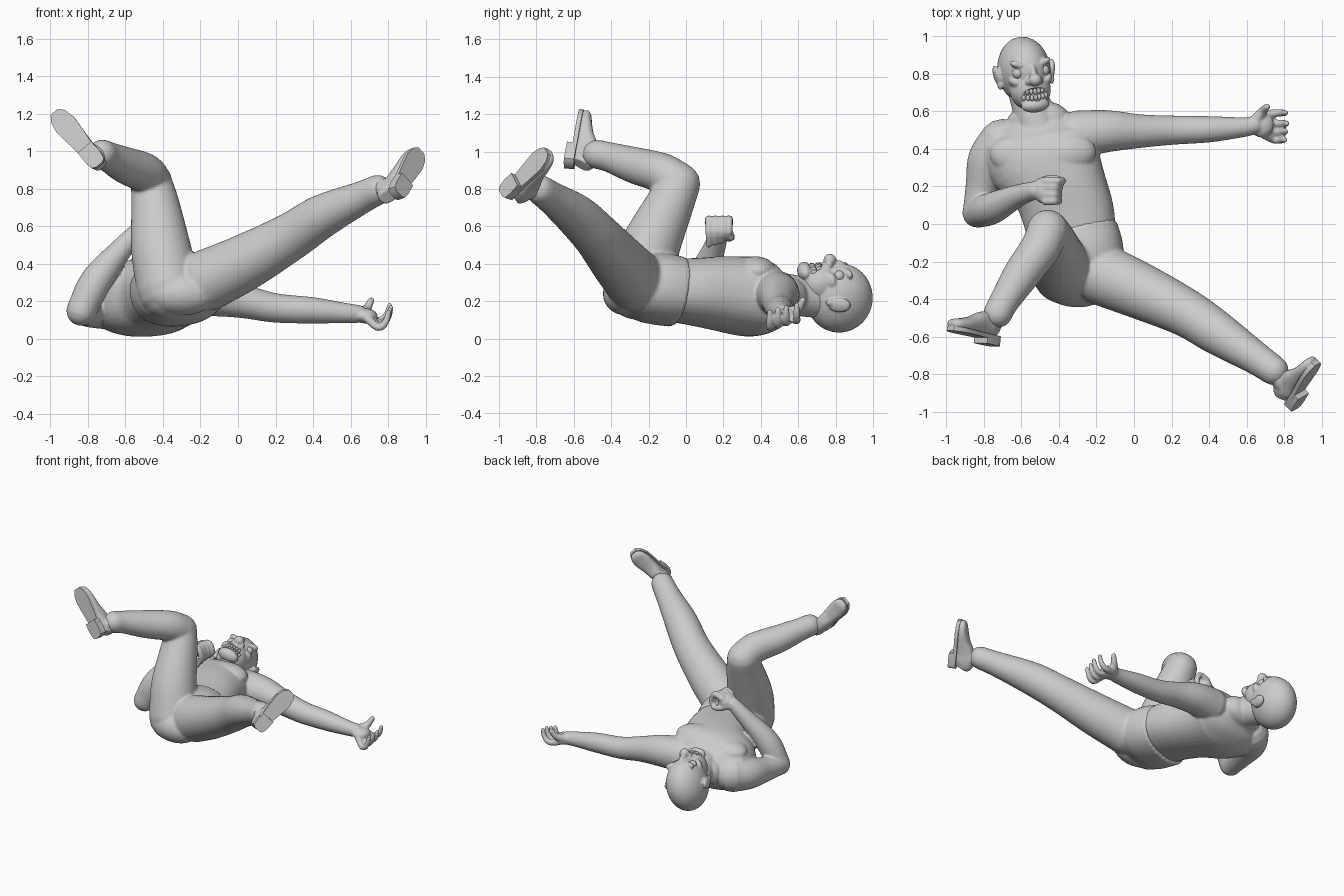
import bpy, bmesh, math
from mathutils import Vector, Matrix

if "Cube" in bpy.data.objects:
    bpy.data.objects.remove(bpy.data.objects["Cube"])


def make(name, bm, voxel=0, smooth=0):
    bmesh.ops.recalc_face_normals(bm, faces=bm.faces[:])
    me = bpy.data.meshes.new(name)
    bm.to_mesh(me)
    bm.free()
    ob = bpy.data.objects.new(name, me)
    bpy.context.collection.objects.link(ob)
    for p in me.polygons:
        p.use_smooth = True
    if voxel:
        m = ob.modifiers.new("merge", 'REMESH')
        m.mode, m.voxel_size, m.use_smooth_shade = 'VOXEL', voxel, True
    if smooth:
        m = ob.modifiers.new("soften", 'SMOOTH')
        m.factor, m.iterations = 0.5, smooth
    return ob


def tube(bm, pts, w, power=2.0, n=28, steps=5, dome=True):
    """Smooth closed tube through (x, y, z, r) or (x, y, z, rx, ry); rx runs along w."""
    P = [Vector(p if len(p) == 5 else (*p, p[3])) for p in pts]
    ext = [2 * P[0] - P[1]] + P + [2 * P[-1] - P[-2]]
    path = []
    for i in range(len(P) - 1):
        a, b, c, d = ext[i:i + 4]
        for k in range(steps):
            t = k / steps
            path.append(0.5 * (2 * b + (c - a) * t + (2 * a - 5 * b + 4 * c - d) * t * t
                               + (3 * b - a - 3 * c + d) * t ** 3))
    path.append(P[-1])
    cs = [Vector(p[:3]) for p in path]
    tan = [(cs[min(i + 1, len(cs) - 1)] - cs[max(i - 1, 0)]).normalized() for i in range(len(cs))]
    rows = [(c, t, p[3], p[4]) for c, t, p in zip(cs, tan, path)]
    if dome:
        def cap(row, sgn):
            c, t, rx, ry = row
            r = min(rx, ry)
            return [(c + t * sgn * r * math.sin(q), t, rx * math.cos(q), ry * math.cos(q))
                    for q in (0.4, 0.8, 1.1, 1.4)]
        rows = cap(rows[0], -1)[::-1] + rows + cap(rows[-1], 1)
    w = Vector(w)
    rings = []
    for c, t, rx, ry in rows:
        a = (w - t * w.dot(t)).normalized()
        b = t.cross(a)
        ring = []
        for k in range(n):
            q = 2 * math.pi * k / n
            x, y = math.cos(q), math.sin(q)
            x = math.copysign(abs(x) ** (2 / power), x)
            y = math.copysign(abs(y) ** (2 / power), y)
            ring.append(bm.verts.new(c + a * rx * x + b * ry * y))
        rings.append(ring)
    for r0, r1 in zip(rings, rings[1:]):
        for k in range(n):
            bm.faces.new((r0[k], r0[(k + 1) % n], r1[(k + 1) % n], r1[k]))
    bm.faces.new(rings[0][::-1])
    bm.faces.new(rings[-1])


def ball(bm, c, r, rot=0, M=Matrix(), seg=24):
    r = r if isinstance(r, tuple) else (r, r, r)
    bmesh.ops.create_uvsphere(bm, u_segments=seg, v_segments=seg // 2, radius=1,
                              matrix=M @ Matrix.Translation(c) @ Matrix.Rotation(rot, 4, 'Z')
                              @ Matrix.Diagonal((*r, 1)))


def frame(origin, x, y, z):
    M = Matrix((x, y, z)).transposed().to_4x4()
    M.translation = Vector(origin)
    return M


X, Y, Z = (1, 0, 0), (0, 1, 0), (0, 0, 1)

# bare upper body: torso, neck, arms and hands fused together
bm = bmesh.new()
tube(bm, [(-.33, -.09, .26, .235, .165), (-.35, .05, .25, .245, .18), (-.40, .2, .24, .255, .2),
          (-.48, .36, .222, .31, .21), (-.50, .47, .215, .30, .175), (-.51, .55, .22, .17, .105)],
     (.985, 0, .1), power=2.3, n=40)
for c, r, a in (((-.37, .37, .36), (.17, .11, .08), .15), ((-.61, .36, .325), (.16, .11, .07), -.15)):
    ball(bm, c, r, a)
tube(bm, [(-.50, .46, .235, .125), (-.53, .58, .23, .11), (-.57, .70, .21, .10)], X)
# left arm, stretched out sideways
tube(bm, [(-.30, .48, .24, .125), (-.14, .495, .232, .112), (.03, .495, .20, .09), (.2, .5, .165, .078),
          (.4, .505, .152, .07), (.57, .515, .138, .054), (.64, .525, .133, .048)], Z)
ball(bm, (.68, .53, .122), (.065, .07, .04))
for k in range(4):
    y, s = .58 - .034 * k, 1 - .05 * abs(k - 1)
    e = y + (.012 if k == 0 else -.010 * k)
    h = .012 * (1.5 - k)
    tube(bm, [(.69, y, .108, .023), (.69 + .065 * s, e, .078 + h, .021),
              (.69 + .108 * s, e, .108 + h, .019), (.69 + .125 * s, e, .16 + h, .015)], Y, n=14, steps=3)
tube(bm, [(.65, .555, .14, .032), (.685, .60, .16, .025), (.71, .625, .205, .018)], X, n=14, steps=3)
# right arm, bent over the belly
tube(bm, [(-.70, .43, .18, .13), (-.775, .34, .17, .112), (-.81, .2, .155, .088),
          (-.835, .06, .15, .078)], X)
tube(bm, [(-.835, .06, .15, .08), (-.755, .085, .31, .085), (-.62, .15, .48, .06),
          (-.53, .18, .575, .048)], Y)
ball(bm, (-.48, .18, .59), (.06, .072, .05))
for k in range(4):
    y = .122 + .036 * k
    x = (0, 0, .005, .02)[k]
    tube(bm, [(-.47, y, .62, .024), (-.425 + x, y, .638, .021), (-.40 + x, y, .57, .019),
              (-.43, y, .50 + .01 * k, .015)], Y, n=14, steps=3)
tube(bm, [(-.50, .215, .57, .03), (-.45, .24, .545, .023), (-.40, .24, .54, .017)], Z, n=14, steps=3)
make("upper_body", bm, .008, 4)

# head frame: x sideways, y to the crown, z out of the face
f = Vector((.26, -.03, .96)).normalized()
u = Vector((-.12, 1, 0))
u = (u - f * u.dot(f)).normalized()
H = frame((-.587, .82, .217), u.cross(f), u, f)
bm = bmesh.new()
ball(bm, (0, 0, 0), (.138, .179, .188), 0, H, 40)
ball(bm, (0, -.10, .09), (.11, .112, .11), 0, H, 40)
ball(bm, (0, -.182, .16), (.078, .04, .048), 0, H)
ball(bm, (0, -.01, .175), (.022, .05, .035), 0, H)
ball(bm, (0, -.045, .213), (.036, .034, .034), 0, H)
for s in (-1, 1):
    ball(bm, (s * .06, .037, .148), (.058, .02, .028), s * .35, H)
    ball(bm, (s * .078, -.055, .115), (.045, .03, .05), s * .5, H)
    ball(bm, (s * .03, -.053, .192), (.02, .018, .022), 0, H)
    ball(bm, (s * .148, -.015, .0), (.02, .06, .04), s * -.2, H)
    ball(bm, (s * .142, -.06, .015), (.016, .03, .02), 0, H)
head = make("head", bm, .006, 4)

# mouth opening
bm = bmesh.new()
ball(bm, (0, -.125, .2), (.082, .036, .042), 0, H)
cutter = make("mouth_cutter", bm)
cutter.hide_render = True
cutter.hide_set(True)
cut = head.modifiers.new("mouth", 'BOOLEAN')
cut.operation, cut.object = 'DIFFERENCE', cutter

# teeth and eyes
bm = bmesh.new()
for k in range(-3, 4):
    s = k * .0205
    for y in (-.109, -.142):
        ball(bm, (s, y + 1.5 * s * s, .184 - 5 * s * s), (.0105, .018, .016), 0, H, 12)
make("teeth", bm)
bm = bmesh.new()
for s in (-1, 1):
    ball(bm, (s * .072, -.005, .14), .03, 0, H)
make("eyes", bm)

# trousers: pelvis and both legs fused
bm = bmesh.new()
tube(bm, [(-.335, -.045, .25, .25, .187), (-.31, -.15, .265, .255, .19), (-.30, -.25, .26, .24, .17),
          (-.29, -.34, .25, .18, .12)], (.985, 0, .12), power=2.3, n=40, dome=False)
ball(bm, (-.30, -.33, .24), (.19, .115, .115))
tube(bm, [(-.37, -.26, .27, .17), (-.41, -.195, .48, .16), (-.44, -.09, .71, .13),
          (-.46, -.035, .825, .112)], X)
tube(bm, [(-.46, -.04, .83, .112), (-.50, -.13, .885, .107), (-.60, -.27, .925, .098),
          (-.69, -.41, .97, .08), (-.725, -.475, .985, .078)], Z)
tube(bm, [(-.17, -.27, .31, .165), (.04, -.36, .41, .15), (.28, -.475, .545, .128),
          (.45, -.585, .655, .116), (.65, -.715, .75, .088), (.745, -.78, .795, .08)], Z)
make("trousers", bm, .011, 4)

# shoes: upper, sole and heel block in a frame with y to the toe and z away from the sole
OUTLINE = [(0, .022), (.03, .042), (.15, .05), (.35, .047), (.55, .056), (.75, .062), (.9, .05), (.98, .025)]


def slab(bm, prof, L, z0, z1):
    loop = [(-w, a * L) for a, w in prof] + [(w, a * L) for a, w in reversed(prof)]
    face = bm.faces.new([bm.verts.new((x, y, z0)) for x, y in loop])
    top = bmesh.ops.extrude_face_region(bm, geom=[face])['geom']
    bmesh.ops.translate(bm, vec=(0, 0, z1 - z0), verts=[v for v in top if isinstance(v, bmesh.types.BMVert)])


def shoe(name, heel, toe, down, ankle):
    heel, toe = Vector(heel), Vector(toe)
    L = (toe - heel).length
    t = (toe - heel).normalized()
    up = -Vector(down)
    up = (up - t * up.dot(t)).normalized()
    M = frame(heel, t.cross(up), t, up)
    bm = bmesh.new()
    prof = [(.03, .037, .10), (.15, .049, .135), (.35, .049, .125), (.55, .055, .09), (.75, .06, .068),
            (.9, .049, .055), (.97, .024, .035)]
    tube(bm, [(0, a * L, h / 2, w, h / 2) for a, w, h in prof], X, power=2.5, dome=False)
    loc = M.inverted() @ Vector(ankle)
    tube(bm, [(0, .18 * L, .05, .045), (*loc, .06)], X)
    bm.transform(M)
    make(name + "_shoe", bm, .006, 2)
    bm = bmesh.new()
    slab(bm, OUTLINE, L, -.012, .012)
    slab(bm, OUTLINE[:3] + [(.32, .047)], L, -.042, -.010)
    bm.transform(M)
    ob = make(name + "_sole", bm)
    bpy.ops.object.select_all(action='DESELECT')
    ob.select_set(True)
    bpy.context.view_layer.objects.active = ob
    bpy.ops.object.shade_smooth_by_angle(angle=math.radians(40))


shoe("right", (-.735, -.612, .925), (-.983, -.555, 1.215), (-.15, -.96, .15), (-.725, -.475, .985))
shoe("left", (.83, -.962, .765), (.973, -.735, 1.005), (.7, -.62, .3), (.75, -.785, .8))
